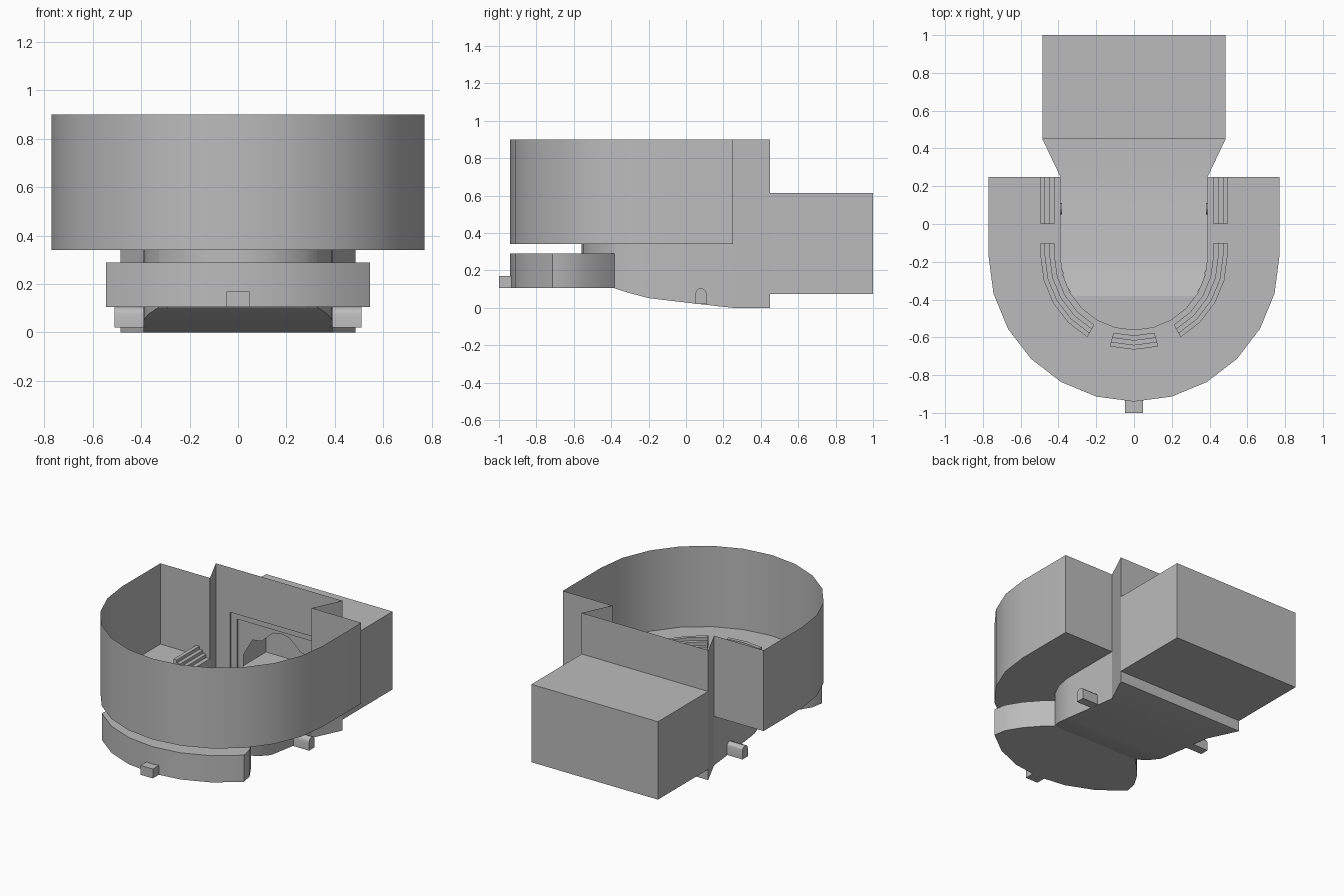
import bpy
from math import sin, cos, radians, atan2, hypot

cube = bpy.data.objects.get("Cube")
if cube:
    bpy.data.objects.remove(cube, do_unlink=True)

grey = bpy.data.materials.new("light_grey")
grey.use_nodes = True
grey.diffuse_color = (0.5, 0.5, 0.5, 1)
grey.node_tree.nodes["Principled BSDF"].inputs["Base Color"].default_value = (0.5, 0.5, 0.5, 1)

CY = -0.17           # centre of the round end
R_OUT, R_IN = 0.77, 0.39
END = 0.25           # where the balcony stops
BACK = 0.45          # stage opening plane
FLOOR, DECK, ROOF, TOP = 0.105, 0.34, 0.29, 0.9


def make(name, verts, faces):
    mesh = bpy.data.meshes.new(name)
    mesh.from_pydata(verts, [], faces)
    mesh.validate()
    mesh.materials.append(grey)
    obj = bpy.data.objects.new(name, mesh)
    bpy.context.collection.objects.link(obj)
    bpy.ops.object.select_all(action='DESELECT')
    obj.select_set(True)
    bpy.context.view_layer.objects.active = obj
    bpy.ops.object.shade_smooth_by_angle(angle=radians(30))
    return obj


def loft(name, rows, caps=False, closed=False):
    """Join rows of equal length with quads."""
    n = len(rows[0])
    verts = [p for row in rows for p in row]
    faces = []
    for r in range(len(rows) - 1):
        for i in range(n if closed else n - 1):
            j = (i + 1) % n
            faces.append((r * n + i, r * n + j, (r + 1) * n + j, (r + 1) * n + i))
    if caps:
        faces += [tuple(range(n))[::-1], tuple(range(len(verts) - n, len(verts)))]
    return make(name, verts, faces)


def at(path, z):
    return [(x, y, z) for x, y in path]


def wall(name, path, z0, z1):
    return loft(name, [at(path, z0), at(path, z1)])


def arc(r, start, stop, step=15):
    """Plan points on the round end, in degrees clockwise from +x."""
    return [(r * cos(radians(a)), CY - r * sin(radians(a)))
            for a in range(start, stop + 1, step)]


def horseshoe(r):
    return [(r, END)] + arc(r, 0, 180) + [(-r, END)]


def mirror(path):
    return path + [(-x, y) for x, y in reversed(path)]


def box(name, x0, x1, y0, y1, z0, z1):
    base = [(x0, y0), (x1, y0), (x1, y1), (x0, y1)]
    return loft(name, [at(base, z0), at(base, z1)], caps=True, closed=True)


# Balcony: outer wall, end walls and deck
wall("balcony_wall", horseshoe(R_OUT), DECK, TOP)
loft("balcony_deck", [at(horseshoe(R_OUT), DECK), at(horseshoe(R_IN), DECK)])
for side, s in (("left", 1), ("right", -1)):
    wall(side + "_end_wall", [(s * R_IN, END), (s * R_OUT, END)], DECK, TOP)
    wall(side + "_splay_wall", [(s * R_IN, END), (s * 0.485, BACK)], 0, TOP)


# Stepped seating rows on the deck
def seating(name, path_at):
    section = [(0.42, 0)]
    for i in range(3):
        r, h = 0.42 + 0.025 * i, 0.022 * (i + 1)
        section += [(r, h), (r + 0.025, h)]
    section.append((0.495, 0))
    rows = list(zip(*[at(path_at(r), DECK + h) for r, h in section]))
    return loft(name, rows, caps=True, closed=True)


seating("front_seating", lambda r: arc(r, 75, 105))
seating("left_curved_seating", lambda r: [(r, -0.1)] + arc(r, 0, 60))
seating("right_curved_seating", lambda r: arc(r, 120, 180) + [(-r, -0.1)])
seating("left_side_seating", lambda r: [(r, 0), (r, END)])
seating("right_side_seating", lambda r: [(-r, END), (-r, 0)])

# Foyer under the round end
join = arc(R_IN, 33, 33)[0]
half = [join, (0.39, -0.44), (0.47, -0.53), (0.53, -0.63)] + arc(R_OUT, 45, 75)
foyer = half + [(0, CY - R_OUT)] + [(-x, y) for x, y in reversed(half)]
rim = [(x * R_IN / hypot(x, y - CY), CY + (y - CY) * R_IN / hypot(x, y - CY))
       for x, y in foyer]
wall("foyer_wall", foyer, FLOOR, ROOF)
loft("foyer_roof", [at(foyer, ROOF), at(rim, ROOF)])
make("foyer_floor", at(foyer, FLOOR), [tuple(range(len(foyer)))])
wall("pit_rim", rim, ROOF, DECK)

# Sloping hall floor and its side walls
slope = [(join[1], 0.104), (-0.3, 0.078), (-0.2, 0.052), (CY, 0.048),
         (0, 0.028), (0.15, 0.011), (END, 0)]


def half_width(y):
    return R_IN if y >= CY else (R_IN ** 2 - (y - CY) ** 2) ** 0.5


edge = [(half_width(y), y, z) for y, z in slope]
stage_edge = [(0.485, BACK, 0)]
loft("hall_floor", [edge + stage_edge, [(-x, y, z) for x, y, z in edge + stage_edge]])
for side, s in (("left", 1), ("right", -1)):
    loft(side + "_hall_wall", [[(s * x, y, z) for x, y, z in edge],
                               [(s * x, y, DECK) for x, y, z in edge]])

# Entrance porches
box("front_porch", -0.047, 0.047, -1, -0.93, FLOOR, 0.17)
arch_yz = [(0.05, 0.02), (0.11, 0.02)] + [
    (0.08 + 0.03 * cos(radians(a)), 0.075 + 0.03 * sin(radians(a)))
    for a in range(0, 181, 30)]
for side, s in (("left", 1), ("right", -1)):
    loft(side + "_porch", [[(s * x, y, z) for y, z in arch_yz] for x in (0.38, 0.51)],
         caps=True, closed=True)

# Stage portal: wall, stepped frame and ornate arch
STAGE = 0.075
arch = [(0.29, STAGE), (0.29, 0.31), (0.22, 0.43), (0.15, 0.44),
        (0.12, 0.47), (0.06, 0.52), (0.01, 0.53)]


def frame(w, h):
    return [(w, STAGE), (w, 0.31), (w, h)] + [(x, h) for x, z in arch[3:]]


def portal(path, y):
    return [(x, y, z) for x, z in mirror(path)]


outer, middle = frame(0.376, 0.59), frame(0.33, 0.55)
loft("stage_portal", [portal(frame(0.485, TOP), BACK), portal(outer, BACK),
                      portal(outer, BACK + 0.012), portal(middle, BACK + 0.012),
                      portal(middle, BACK + 0.024), portal(arch, BACK + 0.024)])
wall("stage_riser", [(-0.485, BACK), (0.485, BACK)], 0, STAGE)

# Stage house, open towards the hall
plan = [(-0.485, BACK), (-0.485, 1), (0.485, 1), (0.485, BACK)]
wall("stage_house_walls", plan, STAGE, 0.615)
make("stage_floor", at(plan, STAGE), [(0, 1, 2, 3)])
make("stage_roof", at(plan, 0.615), [(3, 2, 1, 0)])
